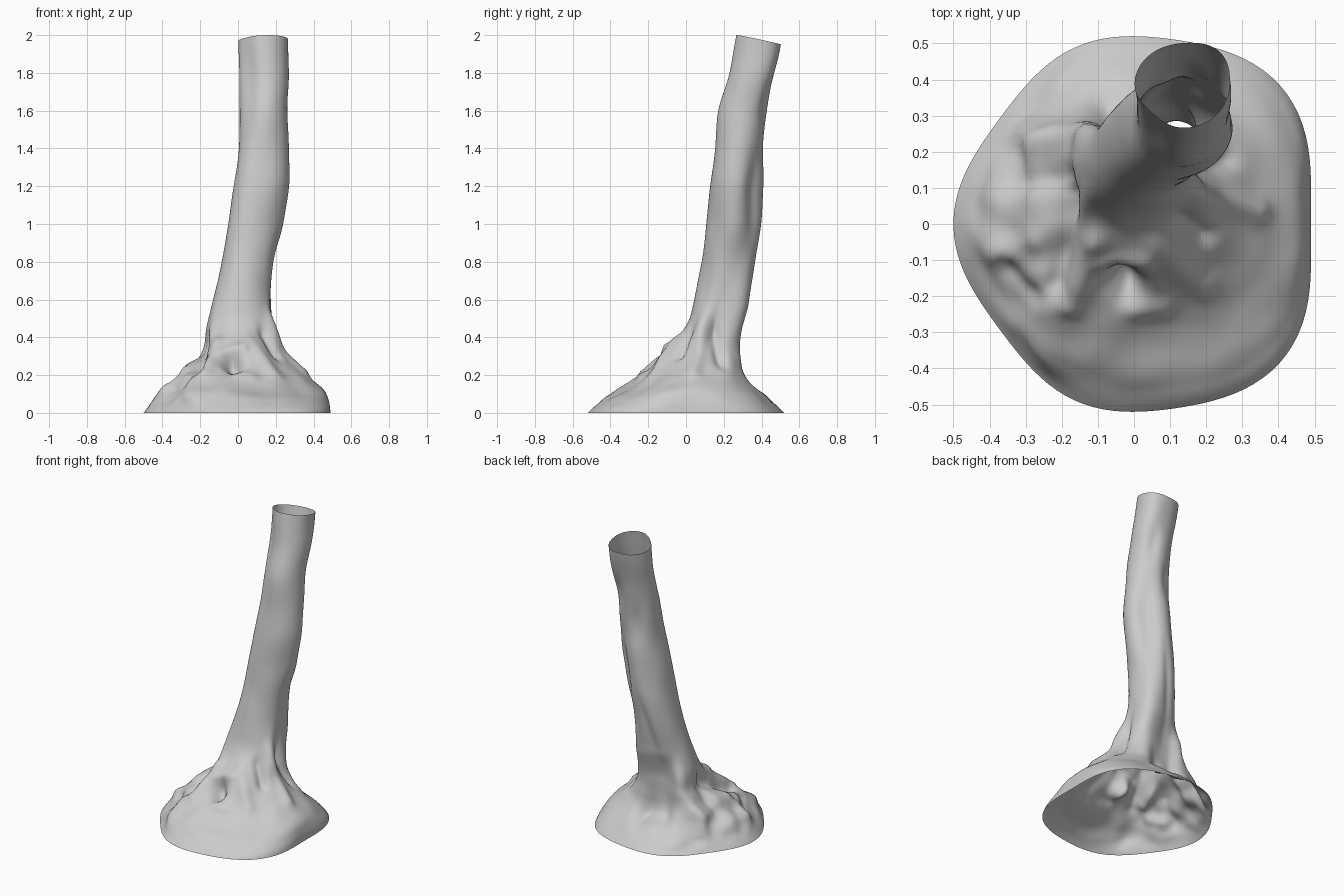
import bpy, bmesh, math
from mathutils import Vector, noise

# Trunk profile: z, left x, right x, front y, back y
LEVELS = [
    (0.00, -0.50, 0.49, -0.52, 0.52),
    (0.06, -0.455, 0.48, -0.465, 0.465),
    (0.12, -0.405, 0.455, -0.405, 0.42),
    (0.18, -0.34, 0.385, -0.31, 0.375),
    (0.25, -0.265, 0.30, -0.20, 0.33),
    (0.34, -0.20, 0.228, -0.10, 0.298),
    (0.46, -0.165, 0.185, 0.00, 0.295),
    (0.60, -0.13, 0.172, 0.045, 0.322),
    (0.80, -0.085, 0.19, 0.09, 0.37),
    (1.00, -0.045, 0.24, 0.12, 0.405),
    (1.20, -0.015, 0.275, 0.135, 0.412),
    (1.40, 0.005, 0.268, 0.155, 0.412),
    (1.60, 0.01, 0.262, 0.172, 0.425),
    (1.80, 0.005, 0.262, 0.228, 0.464),
    (1.975, 0.00, 0.262, 0.265, 0.498),
]
# Root ridges (+) and hollows (-): x0, y0, x1, y1, width, height
ROOTS = [
    (0.16, 0.10, 0.34, 0.04, 0.035, 0.025),
    (0.14, 0.01, 0.20, -0.03, 0.03, -0.03),
    (0.20, 0.16, 0.25, 0.18, 0.03, -0.03),
    (0.06, -0.06, 0.20, -0.18, 0.04, 0.02),
    (-0.04, -0.16, -0.02, -0.18, 0.04, -0.08),
    (-0.08, -0.11, 0.03, -0.10, 0.025, 0.02),
    (0.00, -0.25, 0.08, -0.25, 0.03, 0.015),
    (-0.11, -0.05, -0.17, -0.22, 0.035, 0.03),
    (-0.19, 0.08, -0.21, -0.16, 0.03, -0.04),
    (-0.24, -0.24, -0.25, -0.39, 0.05, 0.03),
    (-0.28, -0.20, -0.36, -0.12, 0.03, -0.025),
    (-0.28, -0.05, -0.38, -0.09, 0.035, 0.025),
    (-0.12, 0.25, -0.28, 0.22, 0.035, 0.035),
    (-0.07, 0.34, 0.07, 0.35, 0.055, -0.08),
    (-0.20, 0.14, -0.30, 0.12, 0.035, -0.025),
]
# Grooves and swellings up the trunk: angle, z, angle width, z width, height
BARK = [
    (48, 1.12, 32, 0.24, -0.042), (48, 0.52, 28, 0.20, 0.045),
    (0, 0.42, 12, 0.12, -0.015), (-25, 0.45, 12, 0.14, 0.012),
    (225, 1.05, 35, 0.35, 0.028), (95, 0.75, 13, 0.25, -0.012),
    (45, 1.90, 32, 0.25, 0.02), (225, 1.80, 32, 0.30, -0.022),
    (115, 1.45, 18, 0.12, -0.012), (60, 1.65, 16, 0.10, -0.012),
    (215, 0.45, 14, 0.12, 0.012),
    (285, 0.16, 28, 0.09, -0.045), (322, 0.16, 20, 0.10, -0.025),
    (70, 0.16, 30, 0.09, -0.02),
]
SIDES, STEPS = 112, 9


def spline(a, b, c, d, t):
    return [0.5 * (2*q + (r-p)*t + (2*p-5*q+4*r-s)*t*t + (3*q-p-3*r+s)*t**3)
            for p, q, r, s in zip(a, b, c, d)]


def fade(lo, hi, v):
    t = min(1, max(0, (v - lo) / (hi - lo)))
    return t * t * (3 - 2 * t)


def bump(co, angle):
    """Height of the bark relief at a point."""
    h = 0
    low = fade(0.0, 0.08, co.z) * (1 - fade(0.38, 0.58, co.z))
    p = co.xy
    for x0, y0, x1, y1, w, k in ROOTS:
        a, b = Vector((x0, y0)), Vector((x1, y1))
        t = min(1, max(0, (p - a).dot(b - a) / (b - a).length_squared))
        h += low * k * math.exp(-((p - a.lerp(b, t)).length / w) ** 2)
    for ang, z, wa, wz, k in BARK:
        d = (math.degrees(angle) - ang + 180) % 360 - 180
        h += fade(0, 0.06, co.z) * k * math.exp(-(d / wa) ** 2 - ((co.z - z) / wz) ** 2)
    rough = 0.15 + 0.6 * (1 - fade(-0.3, -0.05, co.x))
    h += low * rough * 0.03 * noise.noise(co * 10)
    h += 0.007 * noise.noise(Vector((co.x * 7, co.y * 7, co.z * 4))) * fade(0, 0.1, co.z) * (1 - fade(1.8, 1.97, co.z))
    return h


# Loft the rings
rows = []
for i in range(len(LEVELS) - 1):
    quad = [LEVELS[min(len(LEVELS) - 1, max(0, i + k))] for k in (-1, 0, 1, 2)]
    rows += [spline(*quad, s / STEPS) for s in range(STEPS)]
rows.append(LEVELS[-1])

bm = bmesh.new()
rings, angles = [], []
for z, xl, xr, yf, yb in rows:
    ring = []
    for j in range(SIDES):
        a = math.tau * j / SIDES
        c, s = math.cos(a), math.sin(a)
        # uneven footprint near the ground
        f = 1 + math.sin(2*a)**2 * (0.02 + 0.12*c) * (1 - fade(0.0, 0.26, z))
        # slanted cut at the top
        tilt = fade(1.7, 1.975, z) * (0.004 * c - 0.025 * s)
        ring.append(bm.verts.new(((xl+xr)/2 + (xr-xl)/2*c*f,
                                  (yf+yb)/2 + (yb-yf)/2*s*f, max(0, z + tilt))))
        angles.append(a)
    rings.append(ring)
for lo, hi in zip(rings, rings[1:]):
    for j in range(SIDES):
        k = (j + 1) % SIDES
        bm.faces.new((lo[j], lo[k], hi[k], hi[j]))

# Push the relief out along the surface normals
bm.normal_update()
moves = [v.normal * bump(v.co, a) for v, a in zip(bm.verts, angles)]
for v, m in zip(bm.verts, moves):
    v.co += m
for v in rings[0]:
    v.co.z = 0

mesh = bpy.data.meshes.new("tree_trunk")
bm.to_mesh(mesh)
bm.free()
mesh.shade_smooth()
trunk = bpy.data.objects.new("tree_trunk", mesh)
bpy.context.collection.objects.link(trunk)
